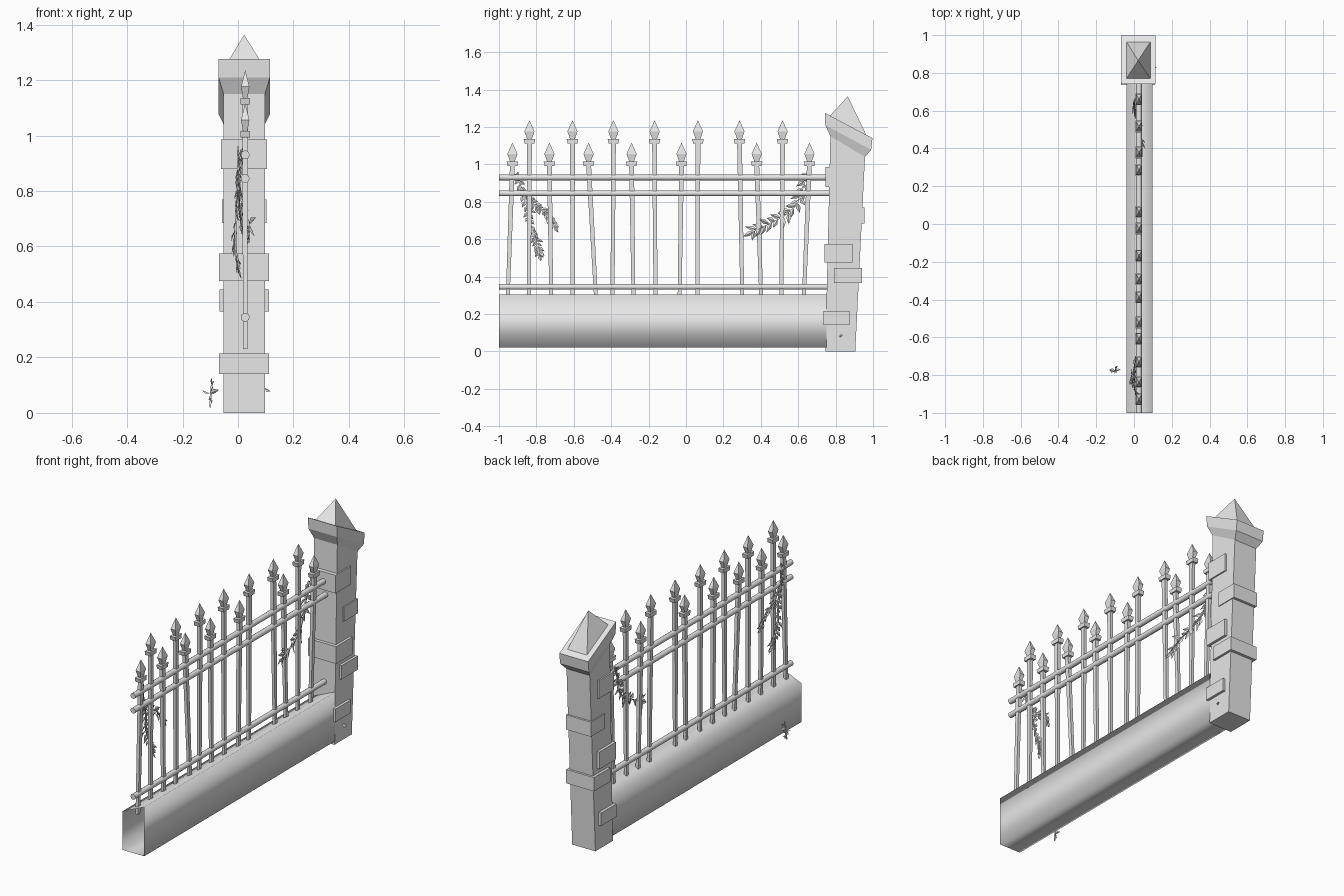
import bpy, math, random
from mathutils import Vector

random.seed(4)
if "Cube" in bpy.data.objects:
    bpy.data.objects.remove(bpy.data.objects["Cube"])

grey = bpy.data.materials.new("plain_grey")
grey.use_nodes = True
grey.diffuse_color = (0.8, 0.8, 0.8, 1)
grey.node_tree.nodes["Principled BSDF"].inputs["Base Color"].default_value = (0.8, 0.8, 0.8, 1)


def add_mesh(name, verts, faces, smooth=False):
    mesh = bpy.data.meshes.new(name)
    mesh.from_pydata(verts, [], faces)
    mesh.materials.append(grey)
    mesh.polygons.foreach_set("use_smooth", [smooth] * len(mesh.polygons))
    mesh.update()
    obj = bpy.data.objects.new(name, mesh)
    bpy.context.collection.objects.link(obj)
    return obj


def loft(name, rings, tip=None, caps=True, smooth=False):
    """Skin equal-sized rings, closing the ends or ending in a point."""
    n = len(rings[0])
    verts = [p for ring in rings for p in ring]
    faces = []
    for r in range(len(rings) - 1):
        for i in range(n):
            a, b = r * n + i, r * n + (i + 1) % n
            faces.append((a, b, b + n, a + n))
    last = (len(rings) - 1) * n
    if caps:
        faces.append(tuple(reversed(range(n))))
    if tip:
        verts.append(tip)
        faces += [(last + i, last + (i + 1) % n, len(verts) - 1) for i in range(n)]
    elif caps:
        faces.append(tuple(range(last, last + n)))
    return add_mesh(name, verts, faces, smooth)


def square(x, y, z, hx, hy):
    return [(x - hx, y - hy, z), (x + hx, y - hy, z), (x + hx, y + hy, z), (x - hx, y + hy, z)]


def sloped(x0, x1, y0, z0, y1, z1):
    """Four corners whose front and back edges differ in height."""
    return [(x0, y0, z0), (x1, y0, z0), (x1, y1, z1), (x0, y1, z1)]


# Leaning pillar with its tilted cap and pyramid
loft("pillar", [
    sloped(-.052, .097, .745, 0, .905, 0),
    sloped(-.052, .097, .772, 1.15, .957, 1.04)])
loft("pillar_cap", [
    sloped(-.052, .097, .772, 1.15, .957, 1.04),
    sloped(-.07, .115, .745, 1.21, .99, 1.077),
    sloped(-.07, .115, .742, 1.275, .997, 1.14)])
loft("pillar_pyramid", [sloped(-.04, .087, .77, 1.26, .965, 1.155)], tip=(.022, .865, 1.363))

# Stones standing proud, alternating between front and back corners
stones = [(.745, .885, .88, .985, .083), (.825, .955, .685, .77, .08),
          (.74, .89, .475, .575, .09), (.79, .94, .365, .445, .089),
          (.735, .875, .14, .215, .09)]
for y0, y1, z0, z1, half in stones:
    loft("pillar_stone", [square(.022, (y0 + y1) / 2, z, half, (y1 - y0) / 2) for z in (z0, z1)])

# Low wall, a sloping-topped shell open at its ends
section = [(-.04, .02), (.098, .02), (.098, .305), (-.04, .245)]
loft("low_wall", [[(x, y, z) for x, z in section] for y in (.75, -1)], caps=False, smooth=True)

# Three round rails
BAR_X = .026
for z in (.93, .845, .345):
    rings = [[(BAR_X + .016 * math.cos(i * math.tau / 10), y, z + .016 * math.sin(i * math.tau / 10))
              for i in range(10)] for y in (.77, -1)]
    rail = loft("rail", rings)
    for p in rail.data.polygons:
        p.use_smooth = len(p.vertices) == 4


# Bent bars with collars and spear heads
def spear(foot, head, collar):
    loft("bar", [square(BAR_X, foot, .23, .008, .01),
                 square(BAR_X, head, collar, .01, .013)])
    loft("bar_collar", [square(BAR_X, head, collar + dz, .017, h)
                        for dz, h in ((-.012, .026), (.012, .031))])
    loft("spear_head", [square(BAR_X, head, collar + .01, .008, .012),
                        square(BAR_X, head, collar + .052, .015, .027)],
         tip=(BAR_X, head, collar + .112))


tall = [(-.84, -.837), (-.607, -.607), (-.393, -.388), (-.163, -.168),
        (.061, .064), (.302, .286), (.51, .516)]
short = [(-.955, -.928), (-.72, -.73), (-.478, -.521), (-.28, -.291),
         (-.035, -.024), (.404, .378), (.628, .66)]
for bars, collar in ((tall, 1.124), (short, 1.004)):
    for foot, head in bars:
        spear(foot, head, collar)


# Climbing plants: a thin stem with folded leaves on alternating sides
def add_leaf(verts, faces, base, direction, length, width):
    d = direction.normalized()
    side = d.cross(Vector((1, random.uniform(-.4, .4), 0))).normalized() * width
    fold = d.cross(side).normalized() * width * .4
    middle = base + d * length * .45
    n = len(verts)
    verts += [base, middle + side + fold, base + d * length, middle - side + fold]
    faces += [(n, n + 1, n + 2), (n, n + 2, n + 3)]


def vine(name, path, count, length, width, stem=.004):
    pts = [Vector(p) for p in path]
    loft(name + "_stem", [square(*p, stem, stem) for p in pts])
    verts, faces = [], []
    for k in range(count):
        t = (k + .5) / count * (len(pts) - 1)
        i = int(t)
        along = (pts[i + 1] - pts[i]).normalized()
        out = Vector((0, -along.z, along.y)) * (1 if k % 2 else -1)
        bend = Vector((random.uniform(-.35, .35), 0, 0))
        add_leaf(verts, faces, pts[i].lerp(pts[i + 1], t - i),
                 along * random.uniform(.5, 1.1) + out * .7 + bend,
                 length * random.uniform(.75, 1.15), width)
    add_leaf(verts, faces, pts[-1], pts[-1] - pts[-2], length, width)
    add_mesh(name + "_leaves", verts, faces)


vine("long_vine", [(.02, -.9, .96), (.005, -.88, .86), (0, -.845, .76),
                   (-.01, -.83, .66), (-.008, -.8, .58), (.005, -.785, .52)], 34, .042, .011)
vine("side_vine", [(.005, -.86, .84), (0, -.81, .78), (.005, -.75, .74),
                   (.015, -.705, .67)], 18, .042, .011)
vine("pillar_vine", [(.0, .65, .96), (0, .62, .86), (.01, .59, .78), (.025, .52, .72),
                     (.04, .44, .68), (.04, .36, .64)], 26, .062, .013)

# Small sprout beside the wall and a leaf on the pillar
vine("sprout", [(-.1, -.78, .02), (-.098, -.775, .06), (-.095, -.77, .1)], 5, .03, .01, .003)
verts, faces = [], []
for lean in (-1, 1):
    add_leaf(verts, faces, Vector((-.1, -.78, .07)), Vector((lean, .3, .4)), .035, .012)
add_leaf(verts, faces, Vector((.095, .825, .09)), Vector((.9, .1, -.5)), .028, .01)
add_mesh("loose_leaves", verts, faces)
